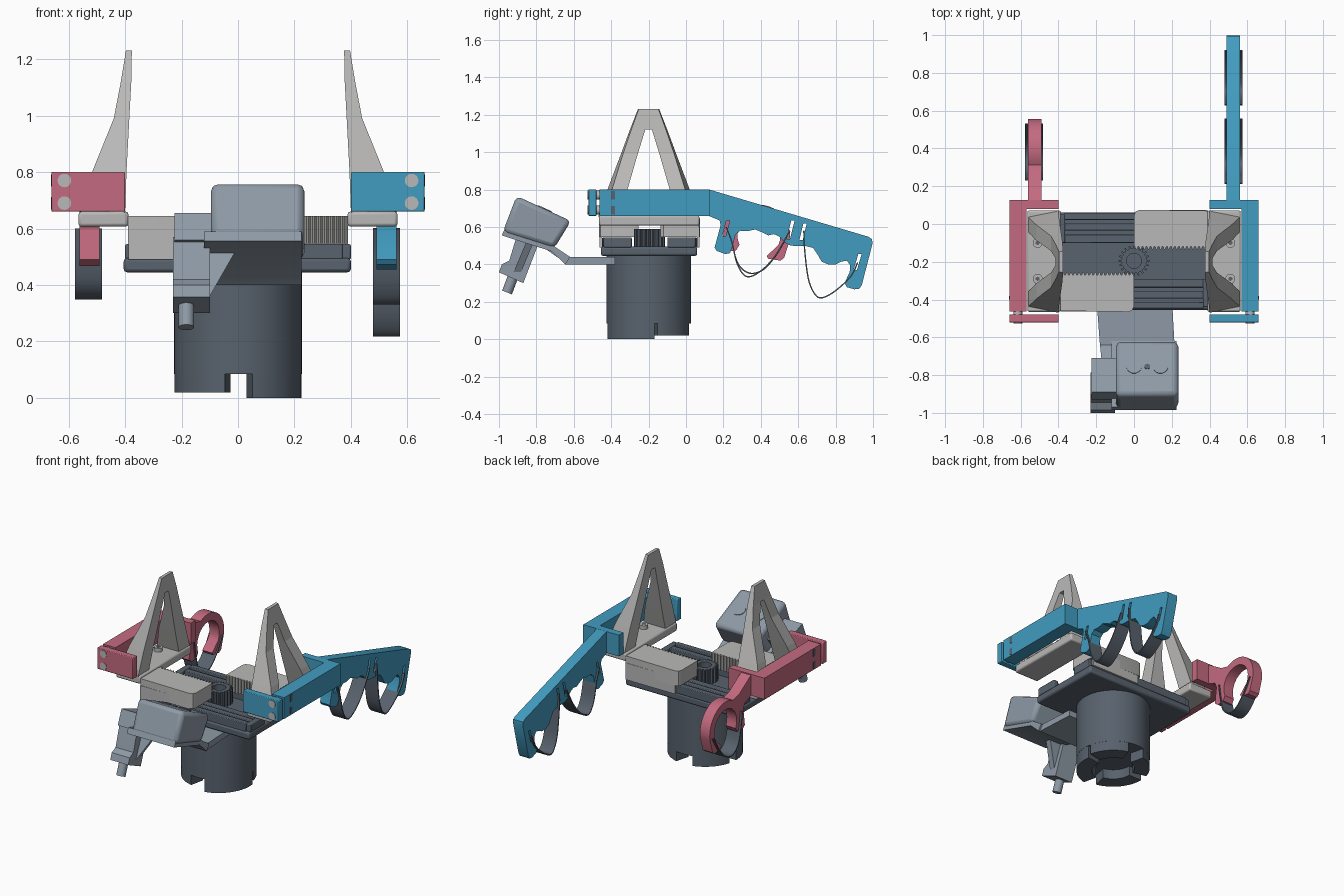
import bpy, bmesh, math
from mathutils import Matrix, Vector

if "Cube" in bpy.data.objects:
    bpy.data.objects.remove(bpy.data.objects["Cube"])


def colour(name, r, g, b):
    m = bpy.data.materials.new(name)
    m.diffuse_color = [((c / 255 + 0.055) / 1.055) ** 2.4 for c in (r, g, b)] + [1]
    m.use_nodes = True
    m.node_tree.nodes["Principled BSDF"].inputs["Base Color"].default_value = m.diffuse_color
    return m


BLUE = colour("blue plastic", 66, 156, 192)
PINK = colour("rose plastic", 196, 106, 128)
LIGHT = colour("light grey", 186, 185, 184)
MID = colour("slate grey", 142, 154, 166)
DARK = colour("dark slate", 88, 98, 109)
YC = -0.195          # centre line of the gripper


def finish(name, bm, mat, bevel=0):
    bmesh.ops.remove_doubles(bm, verts=bm.verts, dist=1e-5)
    bmesh.ops.recalc_face_normals(bm, faces=bm.faces)
    me = bpy.data.meshes.new(name)
    bm.to_mesh(me)
    bm.free()
    me.materials.clear()
    me.materials.append(mat)
    ob = bpy.data.objects.new(name, me)
    bpy.context.collection.objects.link(ob)
    if bevel:
        mod = ob.modifiers.new("edge", 'BEVEL')
        mod.width, mod.segments, mod.limit_method = bevel, 2, 'ANGLE'
        mod.angle_limit = math.radians(40)
    return ob


def hull(name, pts, mat, bevel=0):
    bm = bmesh.new()
    for p in pts:
        bm.verts.new(p)
    bmesh.ops.convex_hull(bm, input=bm.verts)
    bmesh.ops.dissolve_limit(bm, angle_limit=0.01, verts=bm.verts, edges=bm.edges)
    return finish(name, bm, mat, bevel)


def box(name, x, y, z, mat, bevel=0):
    return hull(name, [(a, b, c) for a in x for b in y for c in z], mat, bevel)


def rod(name, a, b, r, mat, n=24):
    a, b = Vector(a), Vector(b)
    bm = bmesh.new()
    rot = (b - a).to_track_quat('Z', 'Y').to_matrix().to_4x4()
    bmesh.ops.create_cone(bm, cap_ends=True, segments=n, radius1=r, radius2=r,
                          depth=(b - a).length,
                          matrix=Matrix.Translation((a + b) / 2) @ rot)
    return finish(name, bm, mat)


def extrude(name, loops, axis, lo, hi, mat):
    """Extrude a flat outline (first loop) with holes (other loops) along an axis."""
    cu = bpy.data.curves.new(name, 'CURVE')
    cu.dimensions, cu.fill_mode, cu.extrude = '2D', 'BOTH', abs(hi - lo) / 2
    for loop in loops:
        sp = cu.splines.new('POLY')
        sp.points.add(len(loop) - 1)
        for p, (u, v) in zip(sp.points, loop):
            p.co = (u, v, 0, 1)
        sp.use_cyclic_u = True
    tmp = bpy.data.objects.new(name + "_outline", cu)
    bpy.context.collection.objects.link(tmp)
    bpy.context.view_layer.update()
    me = bpy.data.meshes.new_from_object(tmp.evaluated_get(bpy.context.evaluated_depsgraph_get()))
    bm = bmesh.new()
    bm.from_mesh(me)
    bpy.data.objects.remove(tmp)
    bpy.data.curves.remove(cu)
    bpy.data.meshes.remove(me)
    mid = (lo + hi) / 2
    for v in bm.verts:
        u, w, d = v.co
        v.co = {'x': (d + mid, u, w), 'y': (u, d + mid, w), 'z': (u, w, d + mid)}[axis]
    return finish(name, bm, mat)


def arc(cx, cy, r, a0, a1, n=16):
    return [(cx + r * math.cos(math.radians(a0 + (a1 - a0) * i / n)),
             cy + r * math.sin(math.radians(a0 + (a1 - a0) * i / n))) for i in range(n + 1)]


def strap(name, pts, x0, x1):
    """Thin flexible band following a smoothed path."""
    p = [Vector(q) for q in [pts[0]] + pts + [pts[-1]]]
    path = []
    for a, b, c, d in zip(p, p[1:], p[2:], p[3:]):
        for i in range(6):
            t = i / 6
            path.append(0.5 * (2 * b + (c - a) * t + (2 * a - 5 * b + 4 * c - d) * t * t
                               + (3 * b - a - 3 * c + d) * t ** 3))
    path.append(p[-1])
    left, right = [], []
    for i, q in enumerate(path):
        t = (path[min(i + 1, len(path) - 1)] - path[max(i - 1, 0)]).normalized()
        n = Vector((-t.y, t.x)) * 0.0035
        left.append(tuple(q + n))
        right.append(tuple(q - n))
    extrude(name, [left + right[::-1]], 'x', x0, x1, DARK)


# Motor housing with split feet
rod("motor_housing", (0, -0.2, 0.085), (0, -0.2, 0.45), 0.226, DARK, 64)
for i, (a0, a1, z) in enumerate([(-77, 8, 0), (12, 75, 0.02), (105, 165, 0.02), (180, 258, 0.02)]):
    extrude(f"housing_foot_{i}", [arc(0, -0.2, 0.225, a0, a1) + arc(0, -0.2, 0.13, a1, a0)],
            'z', z, 0.09, DARK)

# Base plate and guide rails
box("base_plate", (-0.405, 0.4), (-0.455, 0.06), (0.445, 0.495), DARK, 0.012)
for i, (a, b, top) in enumerate([(-0.1, -0.055, 0.53), (-0.035, 0.005, 0.54), (0.022, 0.058, 0.545)]):
    for j, ys in enumerate([(a, b), (2 * YC - b, 2 * YC - a)]):
        box(f"guide_rail_{i}_{j}", (-0.37, 0.37), ys, (0.49, top), DARK, 0.004)
for s in (-1, 1):
    for j, ys in enumerate([(-0.1, 0.05), (-0.44, -0.29)]):
        box(f"rail_end_{s}_{j}", (s * 0.365, s * 0.4), ys, (0.49, 0.545), DARK, 0.006)

# Drive gear
teeth = []
for i in range(20):
    for da, r in ((-5, 0.066), (-2.5, 0.082), (2.5, 0.082), (5, 0.066)):
        a = math.radians(18 * i + da)
        teeth.append((r * math.cos(a), YC + r * math.sin(a)))
extrude("drive_gear", [teeth, arc(0, YC, 0.04, 0, 345, 23)], 'z', 0.49, 0.59, DARK)

# Rack slides, each a half-turn copy of the other
rack = [(0.39, 0.07), (0.03, 0.075), (0.008, 0.066), (0, 0.045)]
for i in range(18):
    x = 0.385 * i / 18
    rack += [(x, -0.12), (x + 0.005, -0.12), (x + 0.009, -0.136), (x + 0.014, -0.136)]
rack += [(0.39, -0.12)]
for s, side in ((1, "right"), (-1, "left")):
    loop = [(s * x, YC + s * (y - YC)) for x, y in rack]
    extrude(side + "_rack_slide", [loop], 'z', 0.547, 0.645, LIGHT)
    box(side + "_slide_skirt", (s * 0.03, s * 0.388), (YC + s * 0.255, YC + s * 0.268),
        (0.49, 0.6), LIGHT)

# Fingers: tapered A-frames on mounting pads
#         z, inner x, outer x, outer half width, opening half width
levels = [(0.655, 0.40, 0.56, 0.27, 0.157), (0.8, 0.395, 0.517, 0.22, 0.113),
          (0.99, 0.385, 0.44, 0.148, 0.058), (1.12, 0.378, 0.415, 0.1, 0.018),
          (1.23, 0.376, 0.397, 0.057, 0)]


def frame(s, side, body):
    for a, b in zip(levels, levels[1:]):
        top = b[0] > 1.2
        for k in ([0] if top else [-1, 1]):
            pts = []
            for z, xi, xo, wo, wi in (a, b):
                cut = (xo - xi) * 0.2
                ys = ((-wo, wo), (-wo + cut, wo - cut)) if top else ((k * wi, k * wo), (k * wi, k * (wo - cut)))
                pts += [(s * xi, -0.2 + y, z) for y in ys[0]] + [(s * xo, -0.2 + y, z) for y in ys[1]]
            hull(f"{side}_finger_{a[0]}_{k}", pts, LIGHT)
    box(side + "_finger_pad", (s * 0.388, s * 0.565), (-0.465, 0.072), (0.607, 0.66), LIGHT, 0.01)
    for i, y in enumerate((-0.1, -0.29)):
        rod(f"{side}_pad_screw_{i}", (s * 0.51, y, 0.655), (s * 0.51, y, 0.685), 0.026, LIGHT)
        rod(f"{side}_pad_socket_{i}", (s * 0.51, y, 0.68), (s * 0.51, y, 0.687), 0.012, DARK, 6)
    # Clamp frame around the finger
    box(side + "_clamp_front", (s * 0.4, s * 0.66), (-0.522, -0.478), (0.66, 0.8), body, 0.004)
    box(side + "_clamp_arm", (s * 0.57, s * 0.66), (-0.462, 0.125), (0.66, 0.8), body)
    box(side + "_clamp_back", (s * 0.4, s * 0.66), (0.08, 0.127), (0.66, 0.8), body)
    for i, z in enumerate((0.77, 0.69)):
        rod(f"{side}_clamp_bolt_{i}", (s * 0.615, -0.526, z), (s * 0.615, -0.45, z), 0.024, LIGHT)
        box(f"{side}_nut_slot_{i}", (s * 0.655, s * 0.662), (-0.4, -0.38), (z - 0.022, z + 0.022), DARK)


frame(1, "right", BLUE)
frame(-1, "left", PINK)


def slot(a, b, w=0.009):
    return [(a[0] - w, a[1]), (a[0] + w, a[1]), (b[0] + w, b[1]), (b[0] - w, b[1])]


# Long two-finger grip on the right
grip = [(0.11, 0.8), (0.125, 0.8), (0.975, 0.548), (0.995, 0.535), (0.997, 0.51), (0.94, 0.29),
        (0.925, 0.268), (0.9, 0.267), (0.86, 0.278), (0.848, 0.3), (0.875, 0.36), (0.878, 0.395),
        (0.86, 0.42), (0.83, 0.415), (0.80, 0.4), (0.76, 0.4), (0.725, 0.415), (0.705, 0.45),
        (0.68, 0.488), (0.64, 0.498), (0.56, 0.5), (0.53, 0.515), (0.5, 0.548), (0.47, 0.562),
        (0.44, 0.555), (0.41, 0.57), (0.37, 0.587), (0.33, 0.578), (0.29, 0.58), (0.265, 0.56),
        (0.25, 0.5), (0.235, 0.46), (0.21, 0.455), (0.165, 0.472), (0.153, 0.49), (0.185, 0.61),
        (0.18, 0.635), (0.12, 0.66), (0.11, 0.66)]
slots = [slot((0.225, 0.635), (0.203, 0.55)), slot((0.572, 0.635), (0.547, 0.535)),
         slot((0.637, 0.62), (0.615, 0.53)), slot((0.93, 0.455), (0.905, 0.37))]
extrude("right_grip", [grip] + slots, 'x', 0.49, 0.562, BLUE)
strap("right_strap_inner", [(0.215, 0.6), (0.245, 0.52), (0.275, 0.4), (0.325, 0.335),
                            (0.4, 0.365), (0.48, 0.45), (0.555, 0.58)], 0.478, 0.574)
strap("right_strap_outer", [(0.63, 0.58), (0.635, 0.47), (0.655, 0.32), (0.69, 0.24),
                            (0.73, 0.222), (0.8, 0.26), (0.88, 0.335), (0.918, 0.41)], 0.478, 0.574)

# Single-finger ring on the left
ring = ([(0.11, 0.795), (0.125, 0.795), (0.25, 0.715)] + arc(0.39, 0.553, 0.166, 118, -8)
        + [(0.525, 0.435), (0.505, 0.42), (0.44, 0.43), (0.432, 0.445)]
        + arc(0.39, 0.553, 0.115, -25, 205)
        + [(0.268, 0.475), (0.22, 0.468), (0.19, 0.49), (0.205, 0.6), (0.19, 0.635), (0.12, 0.66), (0.11, 0.66)])
extrude("left_ring_grip", [ring], 'x', -0.562, -0.49, PINK)
strap("left_strap", [(0.235, 0.6), (0.25, 0.5), (0.28, 0.4), (0.34, 0.353), (0.41, 0.37),
                     (0.475, 0.44), (0.53, 0.53)], -0.577, -0.481)

# Front bracket: flat tongue, then a sloped shelf
hull("bracket_tongue", [(x, y, z) for z in (0.4, 0.44) for x, y in
                        ((-0.2, -0.38), (0.2, -0.38), (-0.18, -0.645), (0.215, -0.645))], MID)
extrude("bracket_shelf", [[(-0.62, 0.44), (-0.71, 0.5), (-0.97, 0.59), (-0.985, 0.555),
                           (-0.72, 0.47), (-0.645, 0.4)]], 'x', -0.12, 0.225, MID)
hull("bracket_side", [(x, y, z + d) for d in (0, -0.035) for x, y, z in
                      ((-0.18, -0.64, 0.44), (-0.1, -0.64, 0.44), (-0.17, -0.74, 0.51), (-0.1, -0.74, 0.51))], MID)

# Camera housing and its lenses
cam = [(-0.906, 0.766), (-0.615, 0.632), (-0.705, 0.485), (-0.98, 0.572)]
hull("camera_housing", [(x, y, z) for x in (-0.096, 0.235) for y, z in cam], MID, 0.025)
nrm = Vector((0, 0.134, 0.291)).normalized()
for i, (x, r) in enumerate([(0, 0.04), (0.07, 0.015), (0.14, 0.04)]):
    c = Vector((x, -0.755, 0.6964))
    rod(f"camera_lens_{i}", c - nrm * 0.01, c + nrm * 0.004, r, MID if r > 0.02 else DARK)

# Actuator hanging beside the camera
extrude("actuator_mount", [[(-0.89, 0.655), (-0.71, 0.585), (-0.77, 0.505), (-0.93, 0.56)]],
        'x', -0.225, -0.09, MID)
extrude("actuator_body", [[(-0.9, 0.57), (-0.785, 0.52), (-0.87, 0.3), (-1.0, 0.358), (-0.985, 0.4),
                           (-0.945, 0.42)]], 'x', -0.23, -0.1, MID)
hull("actuator_gusset", [(x, -0.81 + d + (z - 0.53) * 0.42, z) for d in (0, -0.04)
                         for x, z in ((-0.2, 0.55), (0, 0.535), (-0.1, 0.36), (-0.2, 0.36))], MID)
rod("actuator_shaft", (-0.183, -0.9, 0.4), (-0.183, -0.957, 0.25), 0.028, MID)

# Smooth the round parts while keeping hard edges
for ob in bpy.context.scene.objects:
    ob.select_set(ob.type == 'MESH')
    bpy.context.view_layer.objects.active = ob
bpy.ops.object.shade_smooth_by_angle()
